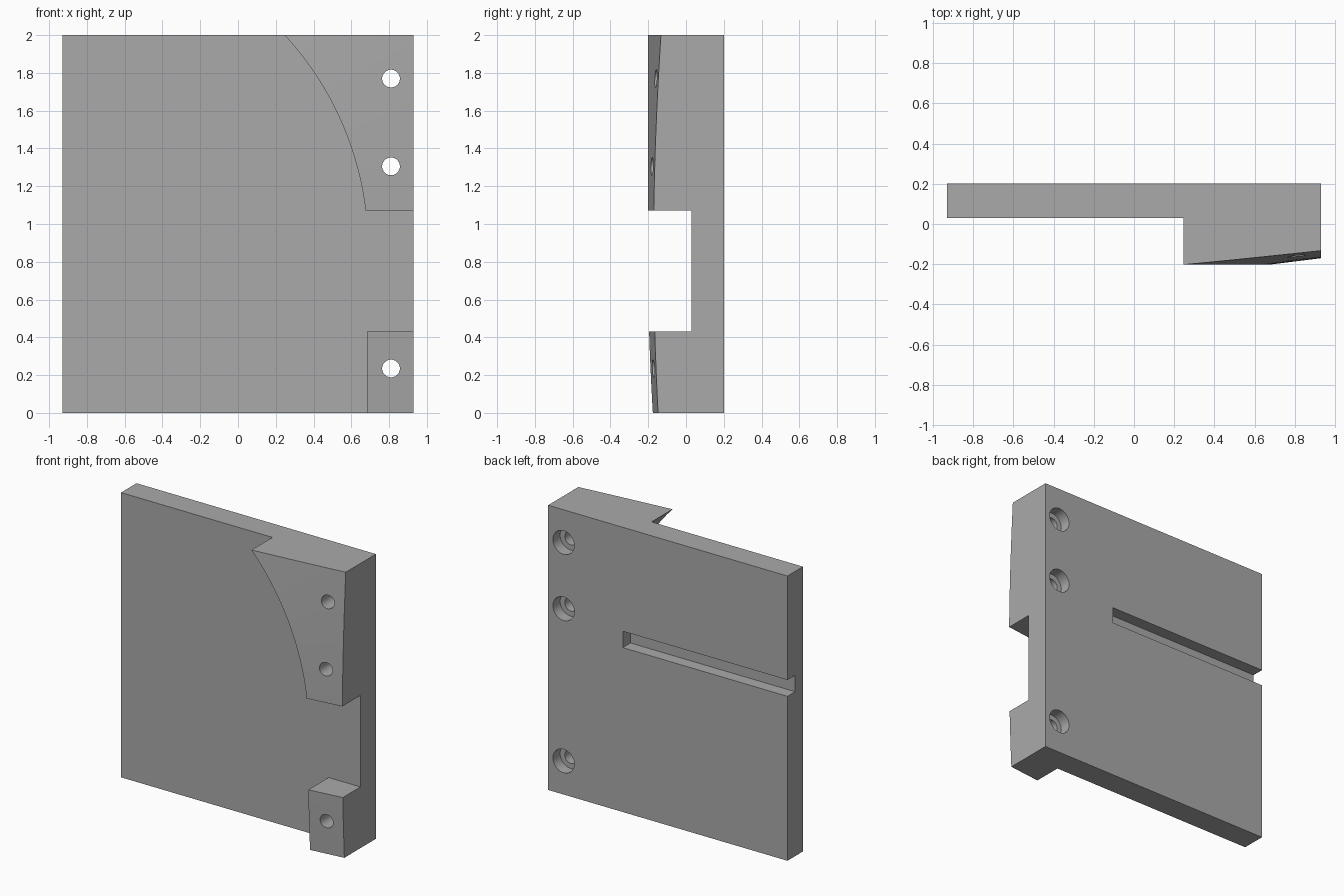
import bpy, bmesh, math
from mathutils import Vector, Matrix

cube = bpy.data.objects.get("Cube")
if cube:
    bpy.data.objects.remove(cube, do_unlink=True)

HALF, HEIGHT, FRONT, BACK = 0.93, 2.0, -0.202, 0.202
FLOOR = 0.03                    # front face of the thin plate
CX, CZ, R = -0.979, 0.87, 1.667  # centre and radius of the round recess
SLOPE = 0.126                   # cone slope of the pad faces

grey = bpy.data.materials.new("plain grey")
grey.use_nodes = True
colour = (0.4, 0.4, 0.4, 1)
grey.diffuse_color = colour
grey.node_tree.nodes["Principled BSDF"].inputs["Base Color"].default_value = colour


def finish(name, bm):
    bmesh.ops.recalc_face_normals(bm, faces=bm.faces[:])
    mesh = bpy.data.meshes.new(name)
    bm.to_mesh(mesh)
    bm.free()
    mesh.materials.append(grey)
    obj = bpy.data.objects.new(name, mesh)
    bpy.context.collection.objects.link(obj)
    return obj


def prism(name, outline, y0, y1):
    """Extrude an x-z outline from y0 to y1."""
    bm = bmesh.new()
    face = bm.faces.new([bm.verts.new((x, y0, z)) for x, z in outline])
    ext = bmesh.ops.extrude_face_region(bm, geom=[face])["geom"]
    moved = [v for v in ext if isinstance(v, bmesh.types.BMVert)]
    bmesh.ops.translate(bm, verts=moved, vec=(0, y1 - y0, 0))
    return finish(name, bm)


def box(name, x0, x1, y0, y1, z0, z1):
    return prism(name, [(x0, z0), (x1, z0), (x1, z1), (x0, z1)], y0, y1)


def lathe(name, profile, x, z, steps):
    """Spin a closed (radius, y) profile round a y axis through x, z."""
    bm = bmesh.new()
    verts = [bm.verts.new((x + r, y, z)) for r, y in profile]
    edges = [bm.edges.new(pair) for pair in zip(verts, verts[1:])]
    bmesh.ops.spin(bm, geom=verts + edges, cent=(x, 0, z), axis=(0, 1, 0),
                   angle=math.tau, steps=steps)
    bmesh.ops.remove_doubles(bm, verts=bm.verts[:], dist=0.0001)
    return finish(name, bm)


plate = box("mounting_plate", -HALF, HALF, FRONT, BACK, 0, HEIGHT)
cutters = []

# Round recess, with the sloping cone that shapes the pad faces
REACH = 1.2
cutters.append(lathe("recess_cutter", [
    (0, FLOOR), (R, FLOOR), (R, FRONT), (R + REACH, FRONT + SLOPE * REACH),
    (R + REACH, -1), (0, -1)], CX, CZ, 240))

# Gap between the pads and the straight side of the lower pad
cutters.append(prism("gap_cutter", [
    (0.3, -0.1), (0.683, -0.1), (0.683, 0.43), (1, 0.43), (1, 1.072), (0.3, 1.072)],
    -1, FLOOR))

# Slot in the back, open at one side
cutters.append(box("slot_cutter", -1, 0.35, BACK - 0.085, 1, 1.155, 1.27))

# Counterbored screw holes
for z in (0.235, 1.305, 1.77):
    cutters.append(lathe("hole_cutter", [
        (0, -1), (0.047, -1), (0.047, BACK - 0.08), (0.083, BACK - 0.08),
        (0.083, 1), (0, 1)], 0.81, z, 40))

# Cut everything from the plate and drop the cutters
bpy.ops.object.select_all(action='DESELECT')
bpy.context.view_layer.objects.active = plate
plate.select_set(True)
for cutter in cutters:
    cutter.hide_render = True
    mod = plate.modifiers.new("cut", 'BOOLEAN')
    mod.operation = 'DIFFERENCE'
    mod.solver = 'EXACT'
    mod.object = cutter
    bpy.ops.object.modifier_apply(modifier=mod.name)
for cutter in cutters:
    bpy.data.objects.remove(cutter, do_unlink=True)
bpy.ops.object.shade_smooth_by_angle(angle=math.radians(30))
